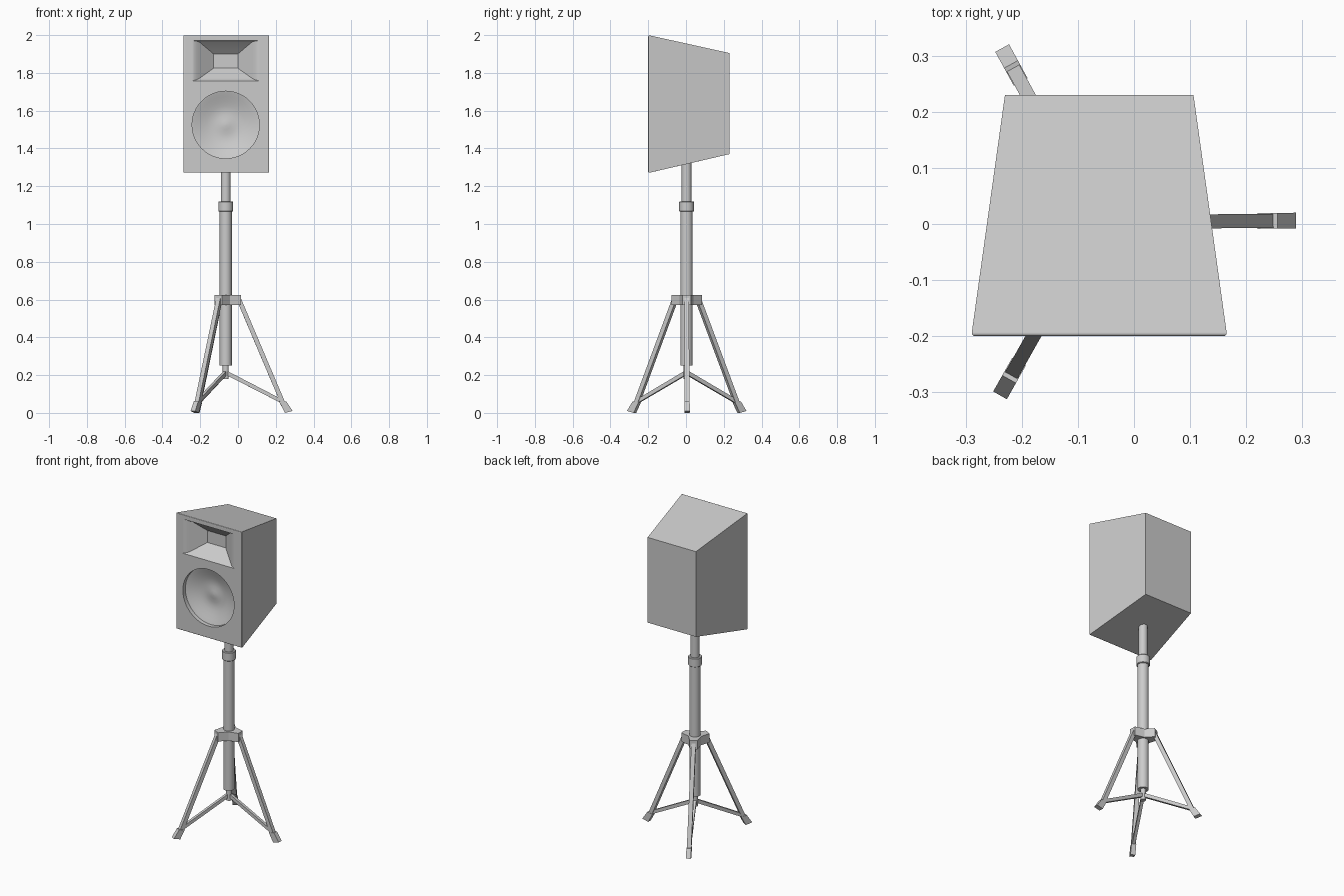
import bpy, bmesh
from math import radians, cos, sin, pi
from mathutils import Matrix, Vector

if "Cube" in bpy.data.objects:
    bpy.data.objects.remove(bpy.data.objects["Cube"])

CX, CY = -0.065, 0.003            # stand axis
ANGLES = (0.5, 118.7, 240.6)      # tripod leg directions


def make(name, rings, angle=None):
    """Loft closed rings of points into a capped solid."""
    bm = bmesh.new()
    vs = [[bm.verts.new(p) for p in ring] for ring in rings]
    n = len(vs[0])
    for a, b in zip(vs, vs[1:]):
        for i in range(n):
            j = (i + 1) % n
            bm.faces.new((a[i], a[j], b[j], b[i]))
    bm.faces.new(vs[0][::-1])
    bm.faces.new(vs[-1])
    bmesh.ops.recalc_face_normals(bm, faces=bm.faces)
    me = bpy.data.meshes.new(name)
    bm.to_mesh(me)
    bm.free()
    ob = bpy.data.objects.new(name, me)
    bpy.context.collection.objects.link(ob)
    if angle:
        smooth(ob, angle)
    return ob


def smooth(ob, angle):
    bpy.ops.object.select_all(action='DESELECT')
    ob.select_set(True)
    bpy.context.view_layer.objects.active = ob
    bpy.ops.object.shade_smooth_by_angle(angle=radians(angle))


def rect(y, x0, x1, z0, z1):
    return [(x0, y, z0), (x1, y, z0), (x1, y, z1), (x0, y, z1)]


def circle(r, n):
    return [(r * cos(2 * pi * i / n), r * sin(2 * pi * i / n)) for i in range(n)]


def tube(name, profile, n=32):
    """Solid of revolution about the stand axis from (radius, z) pairs."""
    return make(name, [[(CX + x, CY + y, z) for x, y in circle(r, n)]
                       for r, z in profile], 35)


def radial_prism(name, pts, width, deg):
    """Extrude an (r, z) outline sideways and turn it to a leg direction."""
    m = Matrix.Translation((CX, CY, 0)) @ Matrix.Rotation(radians(deg), 4, 'Z')
    return make(name, [[m @ Vector((r, s * width / 2, z)) for r, z in pts]
                       for s in (-1, 1)])


# Cabinet: tapered box with rounded front edges
cab = make("speaker_cabinet", [rect(-0.2, -0.29, 0.166, 1.27, 2.0),
                               rect(0.23, -0.23, 0.106, 1.37, 1.905)])
bm = bmesh.new()
bm.from_mesh(cab.data)
front = [e for e in bm.edges if all(v.co.y < -0.19 for v in e.verts)]
bmesh.ops.bevel(bm, geom=front, offset=0.007, segments=4, profile=0.5,
                affect='EDGES')
bm.to_mesh(cab.data)
bm.free()

# Cutters: flared horn and woofer bowl
hx = -0.065
horn = make("horn_cutter", [rect(y, hx - w, hx + w, z0, z1) for y, w, z0, z1 in (
    (-0.25, 0.178, 1.757, 1.972), (-0.2, 0.178, 1.757, 1.972),
    (-0.197, 0.168, 1.760, 1.970), (-0.190, 0.154, 1.764, 1.968),
    (-0.178, 0.140, 1.771, 1.964), (-0.12, 0.064, 1.825, 1.9))])
bowl = [(0.178, -0.25), (0.178, -0.175), (0.168, -0.172), (0.15, -0.165),
        (0.125, -0.156), (0.1, -0.148), (0.075, -0.143), (0.05, -0.143),
        (0.025, -0.147), (0.004, -0.149)]
woofer = make("woofer_cutter", [[(hx + x, y, 1.525 + z) for x, z in circle(r, 48)]
                                for r, y in bowl])
for cutter in (horn, woofer):
    mod = cab.modifiers.new("cut", 'BOOLEAN')
    mod.operation, mod.solver, mod.object = 'DIFFERENCE', 'EXACT', cutter
    bpy.context.view_layer.objects.active = cab
    bpy.ops.object.modifier_apply(modifier=mod.name)
    bpy.data.objects.remove(cutter)
smooth(cab, 32)
wn = cab.modifiers.new("normals", 'WEIGHTED_NORMAL')
wn.keep_sharp = True

# Telescopic pole
tube("upper_pole", [(0.026, 1.08), (0.026, 1.335)])
tube("pole_collar", [(0.036, 1.065), (0.039, 1.068), (0.039, 1.117), (0.036, 1.12)])
tube("lower_pole", [(0.032, 0.25), (0.032, 1.08)])
tube("pole_foot", [(0.016, 0.18), (0.016, 0.26)], 20)

# Three-armed hub
star = []
for d in ANGLES:
    a = radians(d)
    for r, s in ((0.08, -0.022), (0.08, 0.022)):
        star.append((CX + r * cos(a) - s * sin(a), CY + r * sin(a) + s * cos(a)))
    b = a + pi / 3
    star.append((CX + 0.042 * cos(b), CY + 0.042 * sin(b)))
make("leg_hub", [[(x, y, z) for x, y in star] for z in (0.57, 0.625)])

# Legs, braces and feet
for i, d in enumerate(ANGLES, 1):
    radial_prism(f"leg_{i}", [(0.053, 0.61), (0.079, 0.61), (0.319, 0.045),
                              (0.293, 0.045)], 0.025, d)
    radial_prism(f"brace_{i}", [(0.008, 0.198), (0.008, 0.222), (0.305, 0.068),
                                (0.305, 0.046)], 0.018, d)
    radial_prism(f"foot_{i}", [(0.285, 0.055), (0.321, 0.06), (0.354, 0.01),
                               (0.314, 0.0)], 0.028, d)
